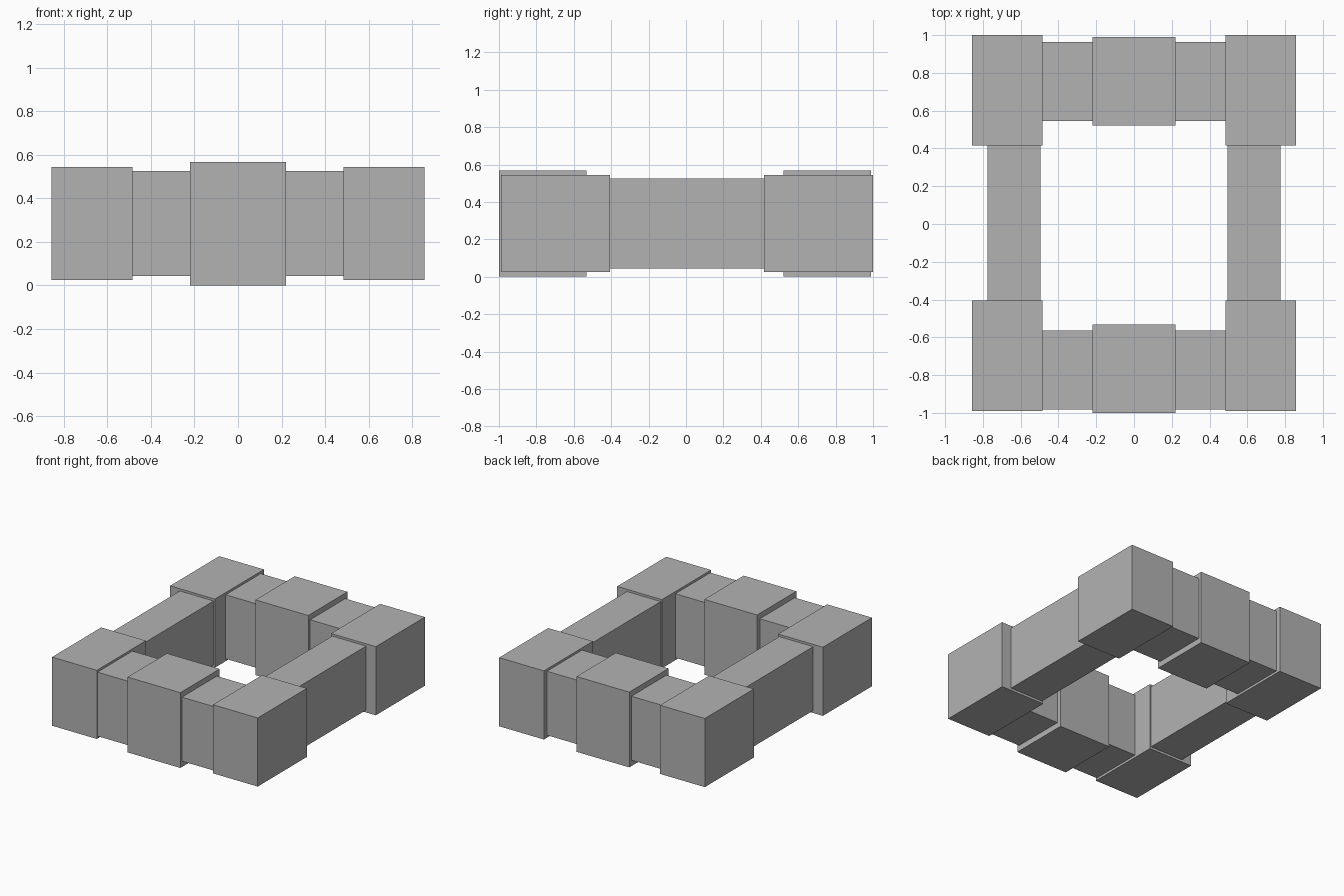
import bpy

# Remove the default cube
cube = bpy.data.objects.get("Cube")
if cube:
    bpy.data.objects.remove(cube, do_unlink=True)

grey = bpy.data.materials.new("plain_grey")
grey.use_nodes = True
colour = (0.45, 0.45, 0.45, 1)
grey.diffuse_color = colour
grey.node_tree.nodes["Principled BSDF"].inputs["Base Color"].default_value = colour


def box(name, x, y, z):
    """Add a box spanning the given (low, high) range on each axis."""
    spans = (x, y, z)
    bpy.ops.mesh.primitive_cube_add(size=1, location=[(a + b) / 2 for a, b in spans])
    obj = bpy.context.object
    obj.name = obj.data.name = name
    obj.scale = [b - a for a, b in spans]
    bpy.ops.object.transform_apply(location=False, rotation=False, scale=True)
    obj.data.materials.append(grey)


BLOCK_Z = (0, 0.567)
CORNER_Z = (0.026, 0.543)
BEAM_Z = (0.044, 0.526)

# End walls: a beam with a thicker block at its middle
box("front_beam", (-0.6, 0.6), (-0.981, -0.565), BEAM_Z)
box("back_beam", (-0.6, 0.6), (0.545, 0.963), BEAM_Z)
box("front_middle_block", (-0.22, 0.22), (-1, -0.532), BLOCK_Z)
box("back_middle_block", (-0.22, 0.22), (0.522, 0.989), BLOCK_Z)

# Side beams and corner blocks, mirrored across x
for side, s in (("left", 1), ("right", -1)):
    beam_x = sorted((s * 0.494, s * 0.776))
    corner_x = sorted((s * 0.484, s * 0.857))
    box(side + "_side_beam", beam_x, (-0.5, 0.5), BEAM_Z)
    box("front_" + side + "_corner", corner_x, (-0.989, -0.405), CORNER_Z)
    box("back_" + side + "_corner", corner_x, (0.416, 1), CORNER_Z)
